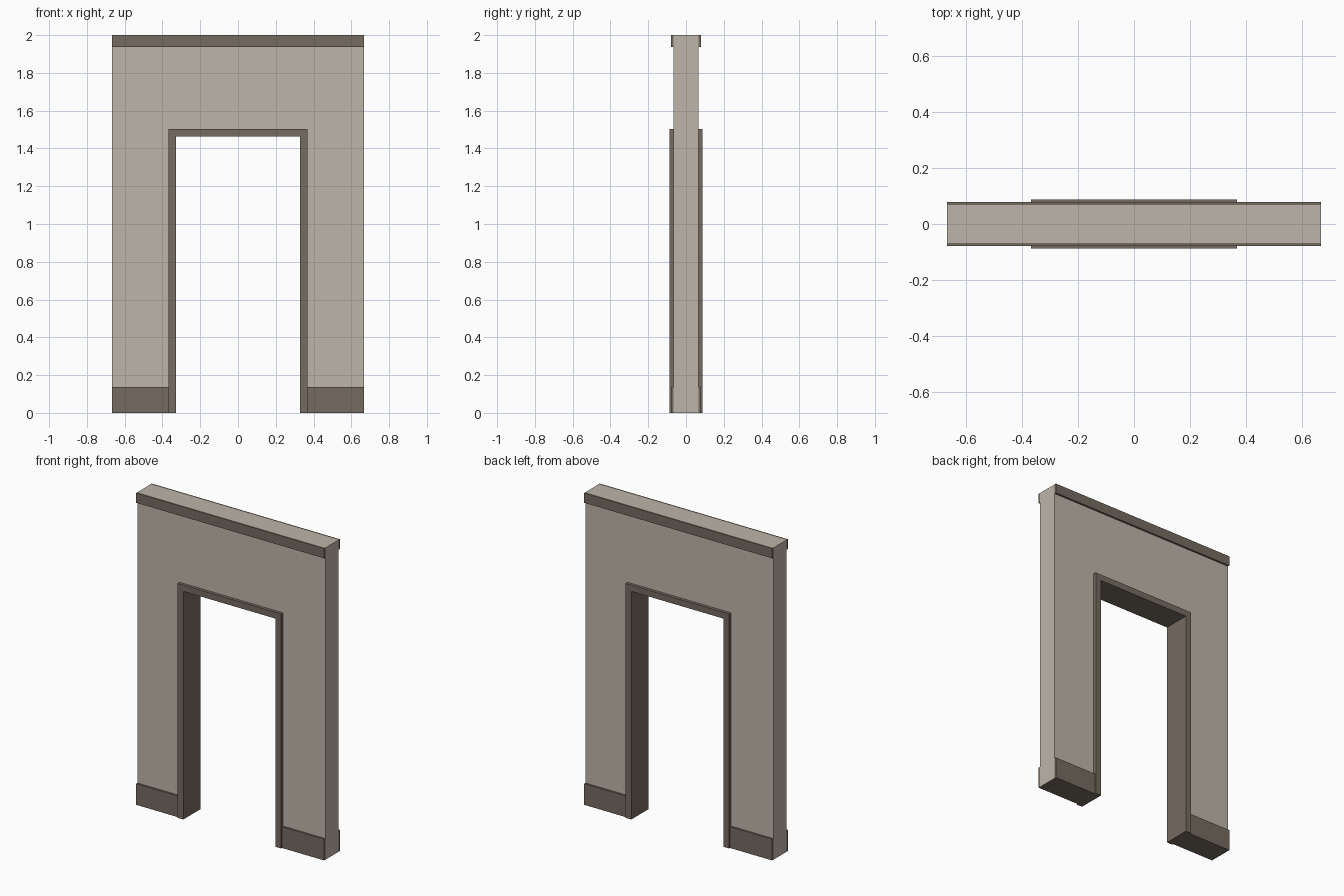
import bpy
import bmesh

old = bpy.data.objects.get("Cube")
if old:
    bpy.data.objects.remove(old, do_unlink=True)


def make_material(name, rgb):
    mat = bpy.data.materials.new(name)
    mat.use_nodes = True
    mat.diffuse_color = (*rgb, 1)
    mat.node_tree.nodes["Principled BSDF"].inputs["Base Color"].default_value = (*rgb, 1)
    return mat


plaster = make_material("pale plaster", (0.515, 0.46, 0.395))
trim = make_material("dark brown trim", (0.18, 0.147, 0.12))

HALF_W, HEIGHT, WALL_D = 0.667, 2.0, 0.067
FRAME_OUT, FRAME_IN, FRAME_D = 0.367, 0.327, 0.087
FRAME_TOP, OPENING_TOP = 1.503, 1.463
TRIM_D, BASE_TOP, CORNICE_BOTTOM = 0.079, 0.136, 1.937


def prism(name, outline, y0, y1, materials):
    """Extrude an x-z outline from y0 to y1."""
    bm = bmesh.new()
    face = bm.faces.new([bm.verts.new((x, y0, z)) for x, z in outline])
    new = bmesh.ops.extrude_face_region(bm, geom=[face])["geom"]
    bmesh.ops.translate(bm, vec=(0, y1 - y0, 0),
                        verts=[v for v in new if isinstance(v, bmesh.types.BMVert)])
    bmesh.ops.recalc_face_normals(bm, faces=bm.faces)
    mesh = bpy.data.meshes.new(name)
    bm.to_mesh(mesh)
    bm.free()
    for mat in materials:
        mesh.materials.append(mat)
    obj = bpy.data.objects.new(name, mesh)
    bpy.context.collection.objects.link(obj)
    return obj


def arch(outer, top, inner, inner_top):
    """Outline of a square doorway surround."""
    half = [(inner, inner_top), (inner, 0), (outer, 0), (outer, top)]
    return half + [(-x, z) for x, z in reversed(half)]


def rect(x0, x1, z0, z1):
    return [(x0, z0), (x1, z0), (x1, z1), (x0, z1)]


# Wall with its doorway; the undersides of the feet are trim coloured
wall = prism("wall", arch(HALF_W, HEIGHT, FRAME_OUT, FRAME_TOP),
             -WALL_D, WALL_D, [plaster, trim])
for poly in wall.data.polygons:
    if poly.normal.z < -0.9:
        poly.material_index = 1

# Door frame lining the opening and standing proud on both faces
prism("door_frame", arch(FRAME_OUT, FRAME_TOP, FRAME_IN, OPENING_TOP),
      -FRAME_D, FRAME_D, [trim])

# Cornice strips and skirting boards on both faces
for side, s in (("front", -1), ("back", 1)):
    prism(side + "_cornice", rect(-HALF_W, HALF_W, CORNICE_BOTTOM, HEIGHT),
          s * WALL_D, s * TRIM_D, [trim])
    for hand, h in (("left", 1), ("right", -1)):
        prism(f"{side}_{hand}_skirting", rect(h * FRAME_OUT, h * HALF_W, 0, BASE_TOP),
              s * WALL_D, s * TRIM_D, [trim])
